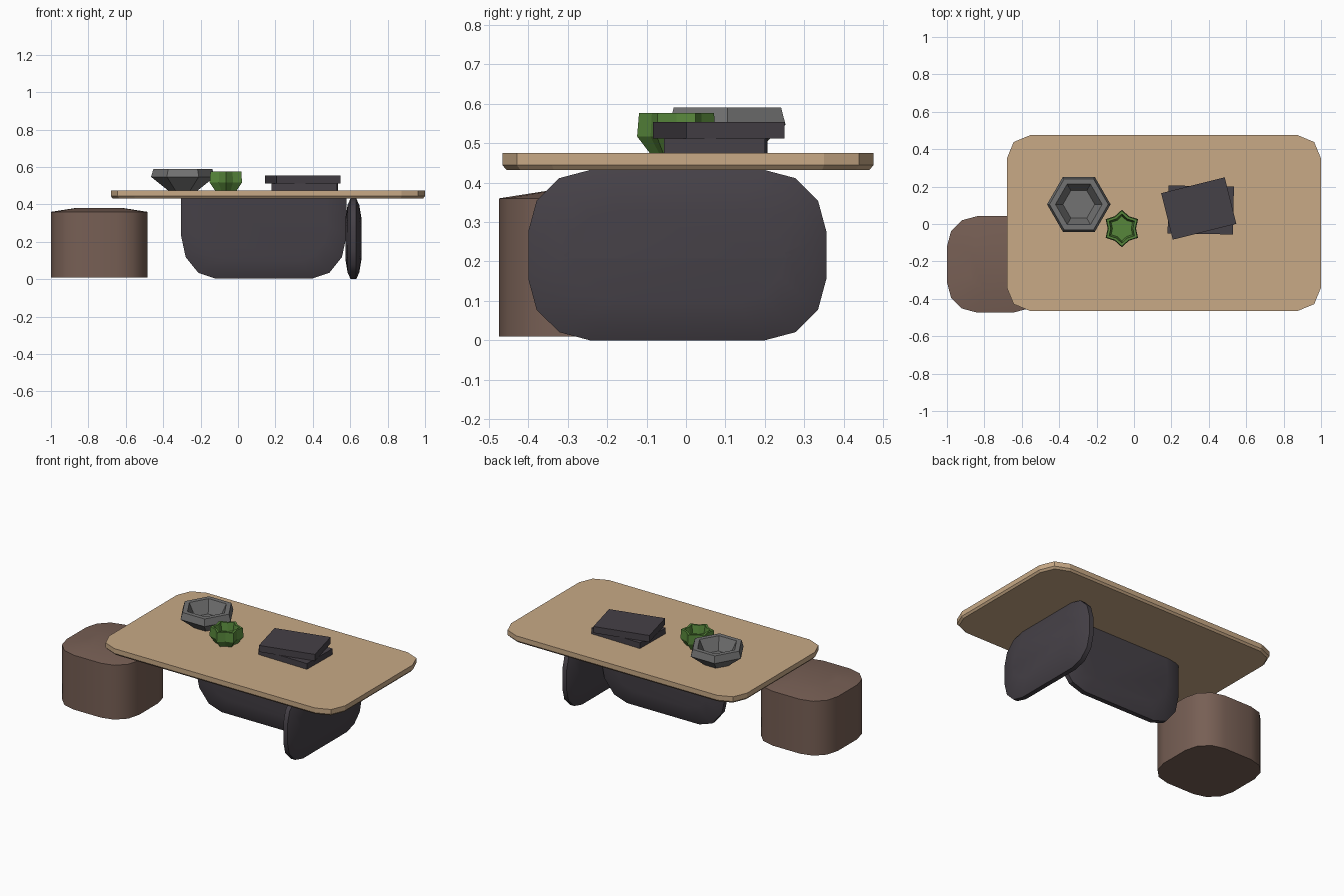
import bpy, bmesh, math
from mathutils import Vector, Matrix

if "Cube" in bpy.data.objects:
    bpy.data.objects.remove(bpy.data.objects["Cube"])


def material(name, rgb):
    m = bpy.data.materials.new(name)
    m.use_nodes = True
    m.diffuse_color = (*rgb, 1)
    m.node_tree.nodes["Principled BSDF"].inputs["Base Color"].default_value = (*rgb, 1)
    return m


wood = material("pale wood", (0.58, 0.40, 0.24))
charcoal = material("charcoal", (0.06, 0.052, 0.063))
brown = material("brown fabric", (0.185, 0.115, 0.09))
grey = material("grey stone", (0.17, 0.17, 0.17))
green = material("green", (0.095, 0.24, 0.043))


def rounded(w, h, rx, ry, seg):
    """Rounded rectangle outline centred on the origin."""
    pts = []
    for k, (sx, sy) in enumerate([(1, 1), (-1, 1), (-1, -1), (1, -1)]):
        for i in range(seg + 1):
            a = (k + i / seg) * math.pi / 2
            pts.append((sx * (w / 2 - rx) + rx * math.cos(a),
                        sy * (h / 2 - ry) + ry * math.sin(a)))
    return pts


def star(r_out, r_in, count, turn=0):
    """Outline whose corners alternate between two radii."""
    pts = []
    for i in range(count):
        r = r_in if i % 2 else r_out
        a = turn + math.tau * i / count
        pts.append((r * math.cos(a), r * math.sin(a)))
    return pts


def loft(name, rings, mat, matrix, smooth=None, ceiling=None):
    """Skin a stack of (outline, height) rings and cap both ends."""
    bm = bmesh.new()
    loops = []
    for outline, height in rings:
        loop = []
        for x, y in outline:
            p = matrix @ Vector((x, y, height))
            if ceiling is not None:
                p.z = min(p.z, ceiling)
            loop.append(bm.verts.new(p))
        loops.append(loop)
    for a, b in zip(loops, loops[1:]):
        n = len(a)
        for i in range(n):
            j = (i + 1) % n
            bm.faces.new((a[i], a[j], b[j], b[i]))
    bm.faces.new(loops[0][::-1])
    bm.faces.new(loops[-1])
    bmesh.ops.recalc_face_normals(bm, faces=bm.faces)
    mesh = bpy.data.meshes.new(name)
    bm.to_mesh(mesh)
    bm.free()
    mesh.materials.append(mat)
    ob = bpy.data.objects.new(name, mesh)
    bpy.context.collection.objects.link(ob)
    if smooth:
        bpy.ops.object.select_all(action="DESELECT")
        ob.select_set(True)
        bpy.context.view_layer.objects.active = ob
        bpy.ops.object.shade_smooth_by_angle(angle=math.radians(smooth))
    return ob


def at(x, y, z, turn=0):
    return Matrix.Translation((x, y, z)) @ Matrix.Rotation(turn, 4, "Z")


# Table top with a small bevel under the edge
top = rounded(1.68, 0.94, 0.125, 0.125, 2)
under = rounded(1.66, 0.92, 0.12, 0.12, 2)
loft("table_top", [(under, 0.432), (top, 0.444), (top, 0.475)], wood, at(0.16, 0.005, 0))


# Pillow-shaped leg panels, standing upright
def panel(name, width, height, rx, rz, matrix, ceiling=None):
    half = [(0.042, 0.1), (0.031, 0.035), (0.015, 0)]
    profile = [(-t, s) for t, s in half] + [(t, s) for t, s in half[::-1]]
    rings = []
    for t, s in profile:
        k = 1 - s / 0.5
        rings.append((rounded(width - 2 * s, height - 2 * s, rx * k, rz * k, 3), t))
    loft(name, rings, charcoal, matrix, 32, ceiling)


upright = Matrix.Rotation(math.pi / 2, 4, "X")
panel("side_leg", 0.755, 0.432, 0.157, 0.155,
      at(0.617, -0.022, 0.216, math.pi / 2) @ upright)
panel("long_leg", 0.885, 0.9, 0.185, 0.23, at(0.138, 0.02, 0.453) @ upright, 0.44)

# Stool with a gently raised cushion
side = rounded(0.515, 0.515, 0.16, 0.16, 3)
crown = rounded(0.26, 0.26, 0.07, 0.07, 3)
loft("stool", [(side, 0.01), (side, 0.36), (crown, 0.38)], brown,
     at(-0.742, -0.216, 0), 32)

# Six-sided bowl
bowl = [(0.08, 0), (0.17, 0.072), (0.157, 0.115), (0.125, 0.115), (0.085, 0.035)]
loft("bowl", [(star(r, r, 6), z) for r, z in bowl], grey, at(-0.295, 0.105, 0.475))

# Star-shaped plant pot, hollow at the top
pot = [(0.068, 0), (0.1, 0.042), (0.095, 0.101), (0.078, 0.101), (0.066, 0.05)]
loft("plant_pot", [(star(r, r * 0.76, 12, math.pi / 6), z) for r, z in pot],
     green, at(-0.065, -0.024, 0.475))


# Two stacked books
def book(name, z, height, turn, x, y):
    w, d = 0.175, 0.128
    outline = [(-w, -d), (w, -d), (w, d), (-w, d)]
    loft(name, [(outline, 0), (outline, height)], charcoal, at(x, y, z, turn))


book("lower_book", 0.475, 0.037, math.radians(-1), 0.357, 0.075)
book("upper_book", 0.512, 0.042, math.radians(14), 0.346, 0.083)
